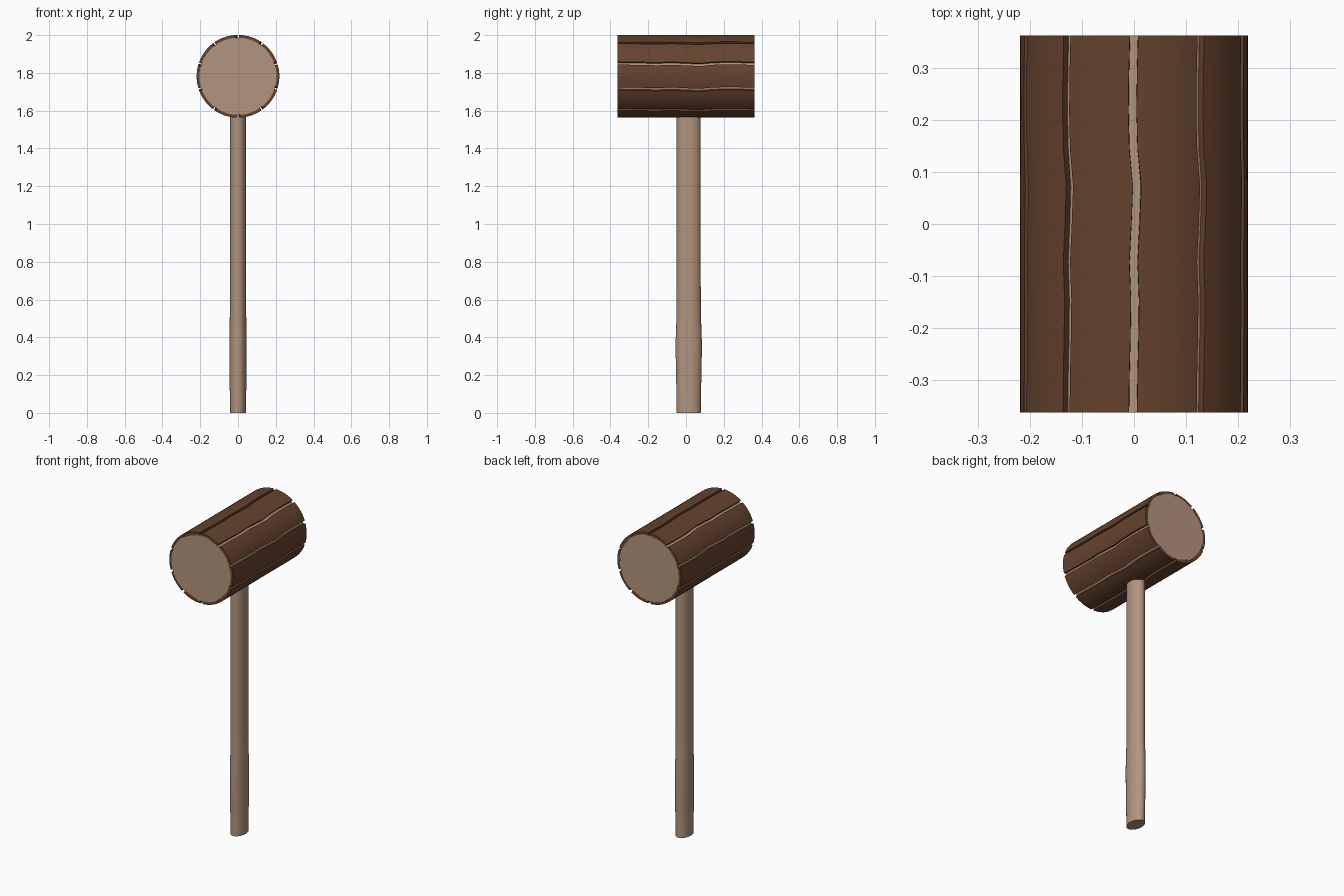
import bpy
from math import sin, cos, pi, radians

if "Cube" in bpy.data.objects:
    bpy.data.objects.remove(bpy.data.objects["Cube"])

R_OUT, R_LOG, R_IN = 0.219, 0.204, 0.198
HALF_LEN, HEAD_Z = 0.362, 1.782


def material(name, rgb):
    m = bpy.data.materials.new(name)
    m.diffuse_color = (*rgb, 1)
    m.use_nodes = True
    m.node_tree.nodes["Principled BSDF"].inputs["Base Color"].default_value = m.diffuse_color
    return m


def loft(name, rings, mat):
    """Skin a list of closed rings and cap both ends."""
    n = len(rings[0])
    verts = [p for r in rings for p in r]
    faces = [(k * n + i, k * n + (i + 1) % n, (k + 1) * n + (i + 1) % n, (k + 1) * n + i)
             for k in range(len(rings) - 1) for i in range(n)]
    faces.append(tuple(range(n))[::-1])
    faces.append(tuple((len(rings) - 1) * n + i for i in range(n)))
    me = bpy.data.meshes.new(name)
    me.from_pydata(verts, [], faces)
    me.materials.append(mat)
    ob = bpy.data.objects.new(name, me)
    bpy.context.collection.objects.link(ob)
    bpy.ops.object.select_all(action='DESELECT')
    ob.select_set(True)
    bpy.context.view_layer.objects.active = ob
    bpy.ops.object.mode_set(mode='EDIT')
    bpy.ops.mesh.select_all(action='SELECT')
    bpy.ops.mesh.normals_make_consistent(inside=False)
    bpy.ops.object.mode_set(mode='OBJECT')
    bpy.ops.object.shade_smooth_by_angle(angle=radians(35))
    return ob


def head_point(r, a, y):
    return (r * cos(a), y, HEAD_Z + r * sin(a))


wood = material("pale_wood", (0.45, 0.30, 0.21))
bark = material("bark", (0.13, 0.056, 0.027))

# Handle: oval section with a slight swell at the grip (z, half x, half y)
profile = [(0, .043, .0635), (.1, .0435, .065), (.2, .0445, .067), (.35, .045, .07),
           (.43, .0445, .068), (.52, .0435, .064), (.7, .0435, .0635), (1.6, .0435, .0635)]
loft("handle", [[(rx * cos(2 * pi * i / 32), .0145 + ry * sin(2 * pi * i / 32), z)
                 for i in range(32)] for z, rx, ry in profile], wood)

# Head core: plain log lying along y
loft("head_core", [[head_point(R_LOG, 2 * pi * i / 60, y) for i in range(60)]
                   for y in (-HALF_LEN, HALF_LEN)], wood)

# Bark: ten strips with wavy split lines between them
wave = [-.002, -.001, .001, .002, -.001, .003, .006, -.001, -.003, -.002, .000]
STRIPS, SEG = 10, 6
step, gap = 2 * pi / STRIPS, 0.016 / R_OUT
for s in range(STRIPS):
    rings = []
    for k, w in enumerate(wave):
        y = -HALF_LEN + 2 * HALF_LEN * k / (len(wave) - 1)
        a0 = pi / 2 + s * step - w / R_OUT + gap / 2
        arc = [a0 + (step - gap) * i / SEG for i in range(SEG + 1)]
        rings.append([head_point(R_OUT, a, y) for a in arc] +
                     [head_point(R_IN, a, y) for a in reversed(arc)])
    loft(f"bark_strip_{s + 1}", rings, bark)
